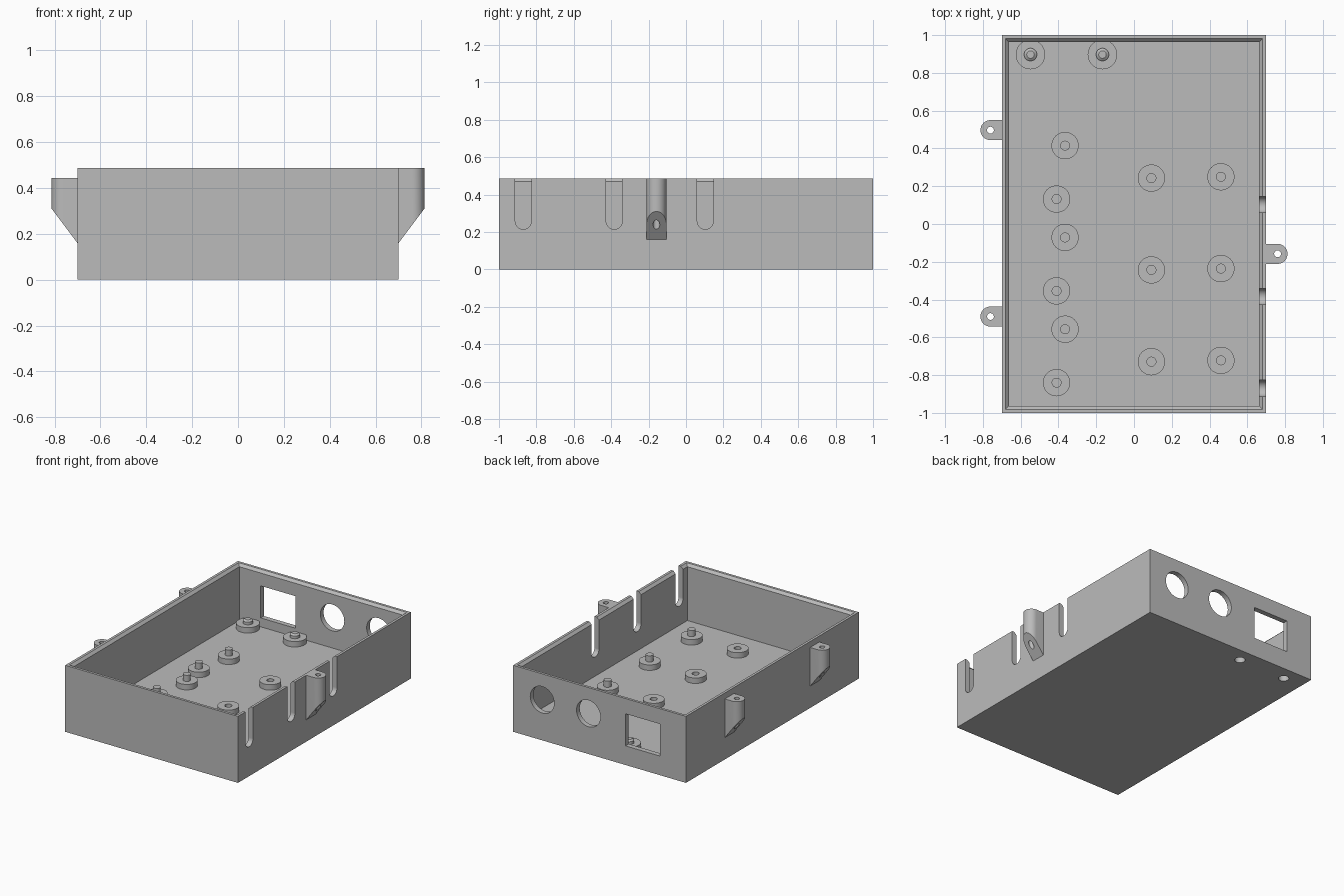
import bpy, bmesh, math
from mathutils import Matrix

cube = bpy.data.objects.get("Cube")
if cube:
    bpy.data.objects.remove(cube, do_unlink=True)

grey = bpy.data.materials.new("grey_plastic")
grey.use_nodes = True
grey.diffuse_color = (0.5, 0.5, 0.5, 1)
grey.node_tree.nodes["Principled BSDF"].inputs["Base Color"].default_value = (0.5, 0.5, 0.5, 1)

W, L, H = 0.70, 1.0, 0.487        # half width, half length, height
WALL, FLOOR, RIM = 0.037, 0.075, 0.018
PAD_TOP = 0.115


def make(name, bm):
    bmesh.ops.recalc_face_normals(bm, faces=bm.faces)
    mesh = bpy.data.meshes.new(name)
    bm.to_mesh(mesh)
    bm.free()
    mesh.materials.append(grey)
    ob = bpy.data.objects.new(name, mesh)
    bpy.context.collection.objects.link(ob)
    return ob


def activate(ob):
    bpy.ops.object.select_all(action='DESELECT')
    ob.select_set(True)
    bpy.context.view_layer.objects.active = ob


def smooth(ob):
    activate(ob)
    bpy.ops.object.shade_smooth_by_angle(angle=math.radians(30))


def box(x0, x1, y0, y1, z0, z1):
    bm = bmesh.new()
    size = Matrix.Diagonal((x1 - x0, y1 - y0, z1 - z0, 1))
    mid = Matrix.Translation(((x0 + x1) / 2, (y0 + y1) / 2, (z0 + z1) / 2))
    bmesh.ops.create_cube(bm, size=1, matrix=mid @ size)
    return make("cutter", bm)


def rod(centre, radius, depth, axis='Z'):
    bm = bmesh.new()
    turn = Matrix() if axis == 'Z' else Matrix.Rotation(math.pi / 2, 4, 'Y' if axis == 'X' else 'X')
    bmesh.ops.create_cone(bm, cap_ends=True, segments=40, radius1=radius, radius2=radius,
                          depth=depth, matrix=Matrix.Translation(centre) @ turn)
    return make("cutter", bm)


def cut(ob, cutters):
    activate(ob)
    for c in cutters:
        c.hide_render = True
        mod = ob.modifiers.new("cut", 'BOOLEAN')
        mod.operation, mod.solver, mod.object = 'DIFFERENCE', 'EXACT', c
        bpy.ops.object.modifier_apply(modifier=mod.name)
        bpy.data.objects.remove(c, do_unlink=True)


def lathe(name, profile, x, y):
    bm = bmesh.new()
    verts = [bm.verts.new((r, 0, z)) for r, z in profile]
    edges = [bm.edges.new(pair) for pair in zip(verts, verts[1:])]
    bmesh.ops.spin(bm, geom=verts + edges, cent=(0, 0, 0), axis=(0, 0, 1),
                   angle=math.tau, steps=40)
    bmesh.ops.remove_doubles(bm, verts=bm.verts, dist=1e-5)
    ob = make(name, bm)
    ob.location = (x, y, 0)
    smooth(ob)


# Open tray: nested rectangular rings, with a chamfer inside the rim
bm = bmesh.new()
rings = []
for inset, z in [(0, 0), (0, H), (WALL - RIM, H), (WALL, H - RIM), (WALL, FLOOR)]:
    rings.append([bm.verts.new((sx * (W - inset), sy * (L - inset), z))
                  for sx, sy in [(-1, -1), (1, -1), (1, 1), (-1, 1)]])
for a, b in zip(rings, rings[1:]):
    for i in range(4):
        j = (i + 1) % 4
        bm.faces.new((a[i], a[j], b[j], b[i]))
bm.faces.new(rings[0])
bm.faces.new(rings[-1])
tray = make("tray", bm)

# Cable slots in the left wall
SLOT, SLOT_Z = 0.043, 0.258
cutters = []
for y in (-0.87, -0.384, 0.103):
    cutters.append(rod((W - 0.02, y, SLOT_Z), SLOT, 0.12, 'X'))
    cutters.append(box(W - 0.08, W + 0.04, y - SLOT, y + SLOT, SLOT_Z, H + 0.1))
# Round ports and square window in the back wall
for x in (0.09, 0.465):
    cutters.append(rod((x, L - 0.02, 0.297), 0.097, 0.12, 'Y'))
cutters.append(box(-0.49, -0.21, L - 0.08, L + 0.04, 0.14, 0.375))
# Blind screw pockets under the rear posts
REAR = [(-0.548, 0.897), (-0.167, 0.897)]
for x, y in REAR:
    cutters.append(rod((x, y, 0), 0.035, 0.1))
cut(tray, cutters)
smooth(tray)

# Side lugs with sloped undersides and vertical screw holes
for name, side, y, top in [("left_lug", 1, -0.158, H), ("right_front_lug", -1, -0.49, 0.443),
                           ("right_back_lug", -1, 0.497, 0.443)]:
    r, cx = 0.053, 0.76
    outline = [(W - 0.01, -r)]
    for k in range(21):
        a = math.pi * (k / 20 - 0.5)
        outline.append((cx + r * math.cos(a), r * math.sin(a)))
    outline.append((W - 0.01, r))
    bm = bmesh.new()
    low = [bm.verts.new((side * x, y + v, 0.16 + (x - W) * 1.33)) for x, v in outline]
    high = [bm.verts.new((side * x, y + v, top)) for x, v in outline]
    bm.faces.new(low)
    bm.faces.new(high)
    for i in range(len(low)):
        j = (i + 1) % len(low)
        bm.faces.new((low[i], low[j], high[j], high[i]))
    lug = make(name, bm)
    cut(lug, [rod((side * cx, y, 0.3), 0.018, 1)])
    smooth(lug)

# Standoffs: flat pads carrying pegs, blind holes or tapered posts
PAD, PEG, BASE = 0.072, 0.026, FLOOR - 0.005
peg_pad = [(0, BASE), (PAD, BASE), (PAD, PAD_TOP), (PEG, PAD_TOP), (PEG, 0.16), (0, 0.16)]
hole_pad = [(0, BASE), (PAD, BASE), (PAD, PAD_TOP), (0.024, PAD_TOP),
            (0.024, FLOOR + 0.002), (0, FLOOR + 0.002)]
post_pad = [(0, BASE), (0.078, BASE), (0.078, PAD_TOP), (0.034, PAD_TOP),
            (0.034, 0.135), (0.02, 0.145), (0, 0.145)]

for i in range(3):
    step = -0.486 * i
    lathe("peg_standoff_inner", peg_pad, -0.365, 0.415 + step)
    lathe("peg_standoff_outer", peg_pad, -0.41, 0.132 + step)
    lathe("hole_standoff", hole_pad, 0.092, 0.243 + step)
    lathe("peg_standoff_left", peg_pad, 0.46, 0.25 + step)
for x, y in REAR:
    lathe("rear_post", post_pad, x, y)
